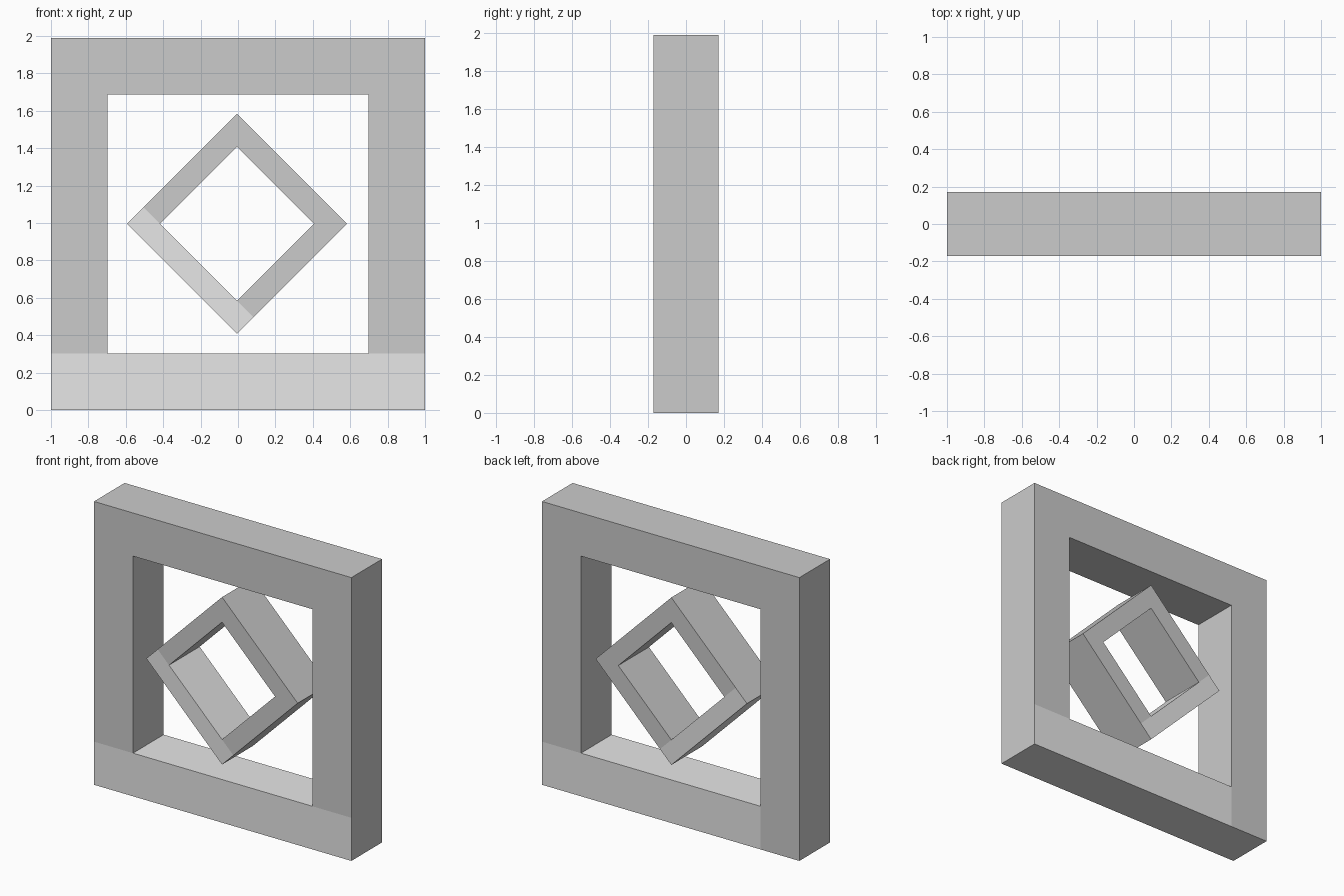
import bpy, bmesh, math
from mathutils import Matrix, Vector

if "Cube" in bpy.data.objects:
    bpy.data.objects.remove(bpy.data.objects["Cube"])


def mat(name, v):
    m = bpy.data.materials.new(name)
    m.diffuse_color = (v, v, v, 1)
    m.use_nodes = True
    m.node_tree.nodes["Principled BSDF"].inputs["Base Color"].default_value = m.diffuse_color
    return m


DARK = mat("mid_grey", 0.6)
LIGHT = mat("light_grey", 0.8)
DEPTH = 0.17  # half depth in y


def bar(name, x0, x1, z0, z1, place, light=False, cut=None, dark_corner=False):
    bm = bmesh.new()
    bmesh.ops.create_cube(bm, size=1)
    bmesh.ops.scale(bm, vec=(x1 - x0, 2 * DEPTH, z1 - z0), verts=bm.verts)
    bmesh.ops.translate(bm, vec=((x0 + x1) / 2, 0, (z0 + z1) / 2), verts=bm.verts)
    if cut:
        for s in (-1, 1):
            bmesh.ops.bisect_plane(bm, geom=bm.verts[:] + bm.edges[:] + bm.faces[:],
                                   plane_co=(s * cut, 0, 0), plane_no=(1, 0, 0))
    bm.normal_update()
    # light bars keep the darker colour on their ends
    for f in bm.faces:
        end = abs(f.normal.x) > 0.9
        rear = dark_corner and f.normal.y > 0.9 and f.calc_center_median().x < -cut
        f.material_index = 1 if light and not end and not rear else 0
    bm.transform(place)
    me = bpy.data.meshes.new(name)
    bm.to_mesh(me)
    bm.free()
    me.materials.append(DARK)
    me.materials.append(LIGHT)
    bpy.context.collection.objects.link(bpy.data.objects.new(name, me))


def frame(name, hx, hz, ix, iz, centre, angle, dark_corner):
    place = Matrix.Translation(Vector(centre)) @ Matrix.Rotation(angle, 4, 'Y')
    bar(name + "_bottom_bar", -hx, hx, -hz, -iz, place, True, ix, dark_corner)
    bar(name + "_top_bar", -hx, hx, iz, hz, place)
    bar(name + "_left_bar", -hx, -ix, -iz, iz, place)
    bar(name + "_right_bar", ix, hx, -iz, iz, place)


# outer square frame
frame("outer_frame", 1.0, 0.995, 0.697, 0.692, (0, 0, 0.995), 0, True)
# inner diamond frame, its light bar at the lower left
r = math.sqrt(0.5)
frame("inner_diamond", 0.588 * r, 0.588 * r, 0.412 * r, 0.412 * r,
      (-0.005, 0, 0.996), math.radians(45), False)
